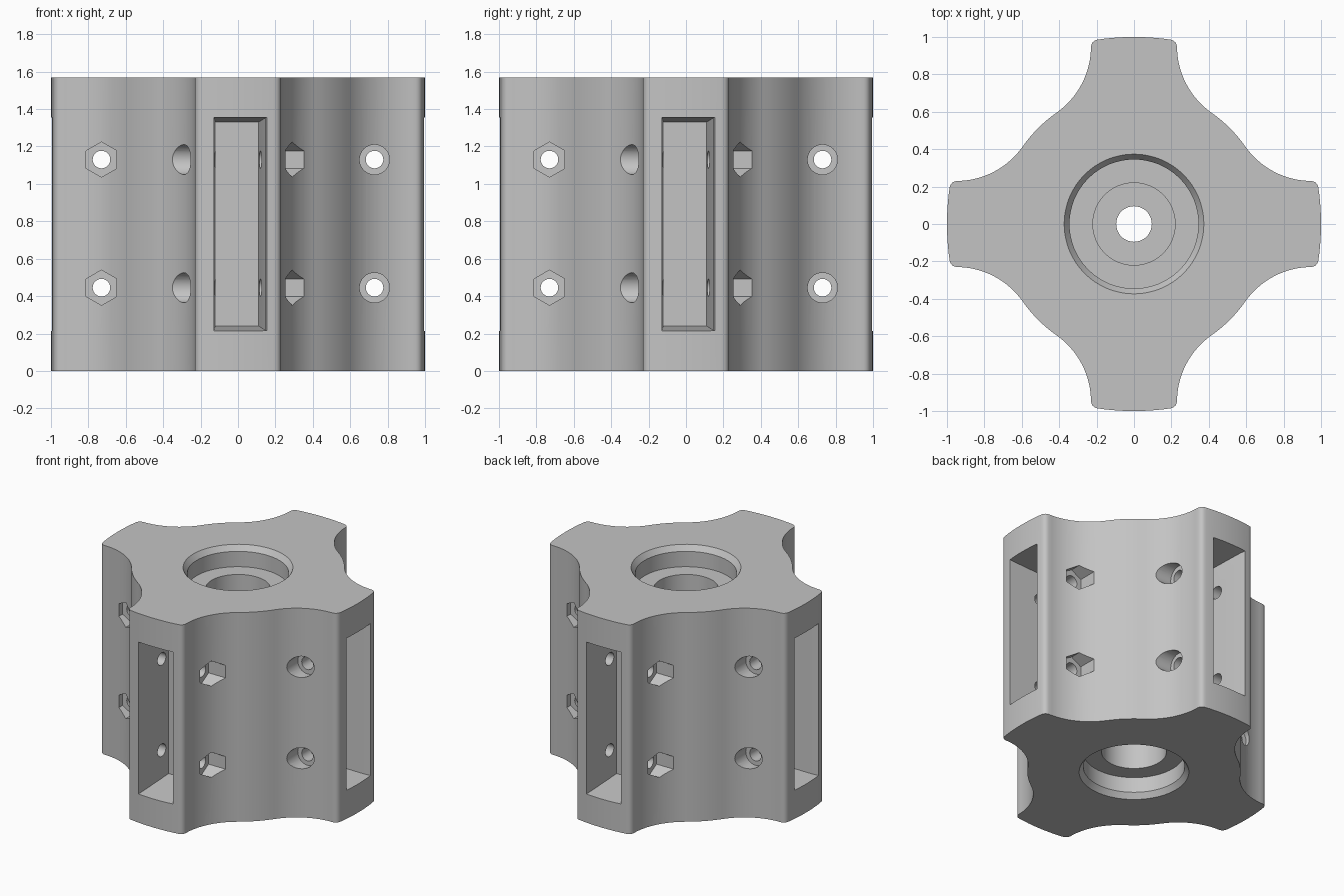
import bpy, bmesh, math
from mathutils import Matrix, Vector

cube = bpy.data.objects.get("Cube")
if cube:
    bpy.data.objects.remove(cube, do_unlink=True)

HEIGHT = 1.57
BOLT_RADIUS = 0.73            # distance of the bolt axes from the centre
BOLT_HEIGHTS = (0.445, 1.13)

grey = bpy.data.materials.new("plain grey")
grey.use_nodes = True
grey.diffuse_color = (0.55, 0.55, 0.55, 1)
grey.node_tree.nodes["Principled BSDF"].inputs["Base Color"].default_value = (0.55, 0.55, 0.55, 1)


def loft(name, rings, turn=0.0):
    """Closed solid through rings of equal length, turned about z."""
    bm = bmesh.new()
    loops = [[bm.verts.new(p) for p in ring] for ring in rings]
    n = len(loops[0])
    for a, b in zip(loops, loops[1:]):
        for i in range(n):
            j = (i + 1) % n
            bm.faces.new((a[i], a[j], b[j], b[i]))
    bm.faces.new(loops[0])
    bm.faces.new(loops[-1])
    bmesh.ops.recalc_face_normals(bm, faces=bm.faces)
    bm.transform(Matrix.Rotation(turn, 4, 'Z'))
    mesh = bpy.data.meshes.new(name)
    bm.to_mesh(mesh)
    bm.free()
    mesh.materials.append(grey)
    obj = bpy.data.objects.new(name, mesh)
    bpy.context.scene.collection.objects.link(obj)
    return obj


def circle(radius, count):
    steps = [2 * math.pi * i / count for i in range(count)]
    return [(radius * math.sin(a), radius * math.cos(a)) for a in steps]


def arc(centre, radius, start, end, count):
    return [Vector((centre[0] + radius * math.cos(start + (end - start) * i / count),
                    centre[1] + radius * math.sin(start + (end - start) * i / count)))
            for i in range(count + 1)]


def outline():
    """Four-armed section: domed tip, rounded corner, hollow flank, round hub."""
    hub, half, base = 0.725, 0.23, 0.95
    r = (half**2 + base**2 - hub**2) / (2 * (hub - half))   # flank tangent to hub
    c = (half + r, base)
    contact = math.atan2(c[1], c[0])
    side = [Vector((x, 1 - 0.37 * x * x)) for x in (0.05, 0.1, 0.15)]
    p0, p1, p2 = Vector((0.185, 0.987)), Vector((0.224, 0.985)), Vector((half, base))
    side += [p0 * (1 - t)**2 + p1 * 2 * t * (1 - t) + p2 * t * t for t in (0, .2, .4, .6, .8)]
    side += arc(c, r, math.pi, math.pi + contact, 16)
    side += arc((0, 0), hub, contact, math.pi / 4, 4)[1:]
    # reflect across the diagonal to complete a quarter
    quarter = [Vector((0, 1))] + side + [Vector((p.y, p.x)) for p in reversed(side[:-1])]
    points = []
    for k in range(4):
        rot = Matrix.Rotation(-k * math.pi / 2, 2)
        points += [rot @ p for p in quarter]
    return points


body = loft("hub_body", [[(p.x, p.y, z) for p in outline()] for z in (0, HEIGHT)])
cutters = []

# Stepped central bore with chamfered recesses at both ends
half_bore = [(-0.03, 0.395), (0.04, 0.345), (0.155, 0.345), (0.155, 0.22), (0.42, 0.22), (0.42, 0.095)]
bore = half_bore + [(HEIGHT - z, r) for z, r in reversed(half_bore)]
cutters.append(loft("bore_cutter", [[(x, y, z) for x, y in circle(r, 64)] for z, r in bore]))

for k in range(4):
    turn = k * math.pi / 2
    # Tapered slot in the arm tip: y, left, right, half height
    slot = [(-1.03, -0.131, 0.165, 0.573), (-0.95, -0.128, 0.145, 0.567), (-0.65, -0.12, 0.11, 0.545)]
    mid = HEIGHT / 2
    cutters.append(loft("slot_cutter", [
        [(a, y, mid - h), (b, y, mid - h), (b, y, mid + h), (a, y, mid + h)]
        for y, a, b, h in slot], turn))
    for z in BOLT_HEIGHTS:
        # Round counterbore and clearance hole on one flank, nut pocket on the other
        bolt = [(-0.55, 0.08), (-0.22, 0.08), (-0.22, 0.047), (0.4, 0.047)]
        nut = [(0.21, 0.094), (0.55, 0.094)]
        for name, steps, count in (("bolt_cutter", bolt, 32), ("nut_cutter", nut, 6)):
            cutters.append(loft(name, [
                [(x, u - BOLT_RADIUS, z + v) for u, v in circle(r, count)]
                for x, r in steps], turn))

# Cut everything, bake the result and drop the cutters
for cutter in cutters:
    cutter.hide_render = True
    mod = body.modifiers.new(cutter.name, 'BOOLEAN')
    mod.operation = 'DIFFERENCE'
    mod.solver = 'EXACT'
    mod.object = cutter
bpy.context.view_layer.update()
depsgraph = bpy.context.evaluated_depsgraph_get()
baked = bpy.data.meshes.new_from_object(body.evaluated_get(depsgraph))
body.modifiers.clear()
body.data = baked
baked.materials.clear()
baked.materials.append(grey)
for poly in baked.polygons:
    poly.material_index = 0
for cutter in cutters:
    bpy.data.objects.remove(cutter, do_unlink=True)

bpy.ops.object.select_all(action='DESELECT')
body.select_set(True)
bpy.context.view_layer.objects.active = body
bpy.ops.object.shade_smooth_by_angle(angle=math.radians(25))
